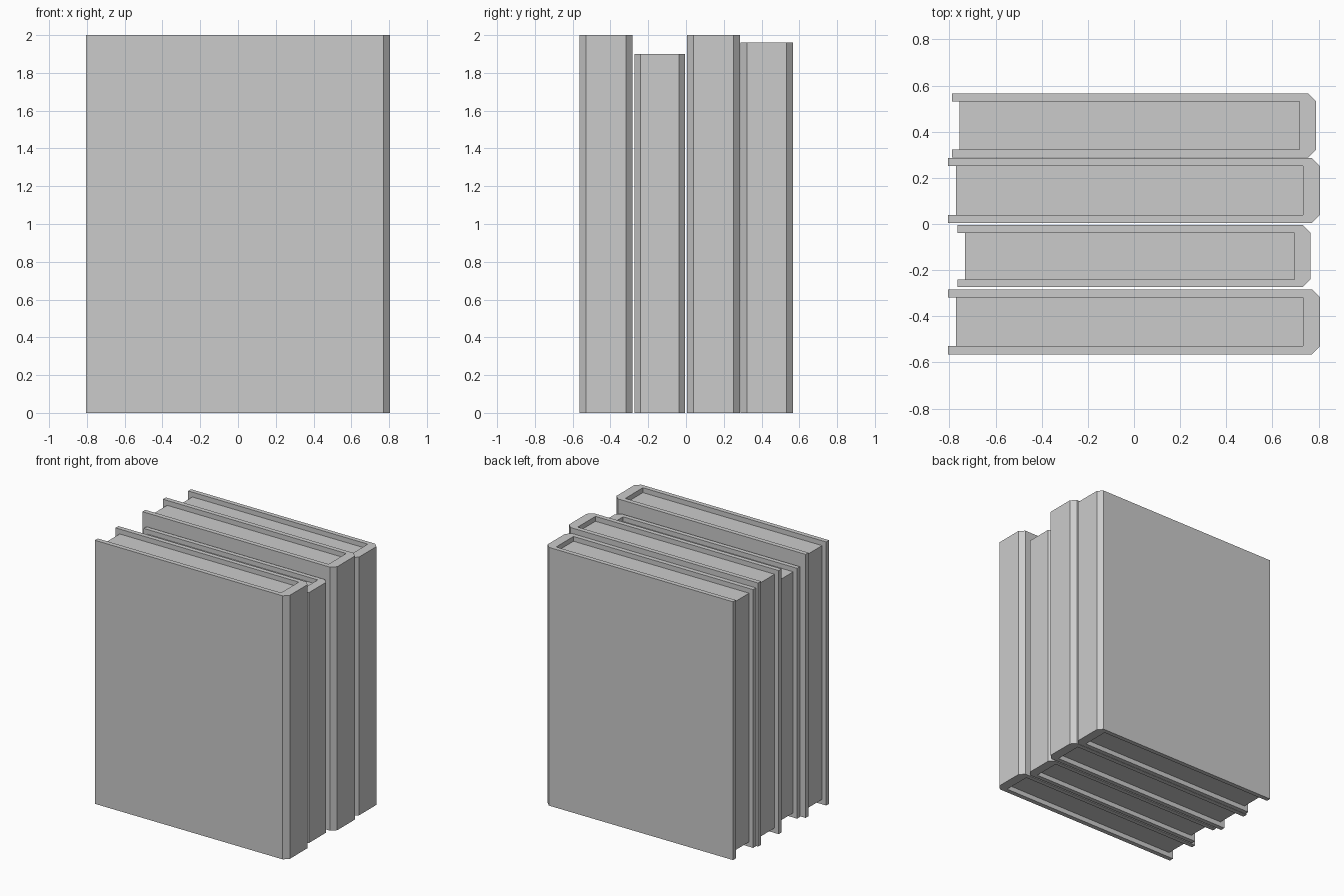
import bpy
import bmesh

cube = bpy.data.objects.get("Cube")
if cube:
    bpy.data.objects.remove(cube, do_unlink=True)

grey = bpy.data.materials.new("plain_grey")
grey.use_nodes = True
colour = (0.6, 0.6, 0.6, 1.0)
grey.diffuse_color = colour
grey.node_tree.nodes["Principled BSDF"].inputs["Base Color"].default_value = colour

# Book proportions at full size
HALF_LENGTH, HALF_THICK, HEIGHT = 0.806, 0.141, 2.0
BOARD = 0.035        # cover thickness and spine chamfer
SPINE = 0.073        # spine thickness
INSET = 0.037        # how far the pages sit inside the top and bottom


def extrude_outline(name, outline, bottom, top, location, scale):
    """Upright prism from a plan outline."""
    bm = bmesh.new()
    face = bm.faces.new([bm.verts.new((x, y, bottom)) for x, y in outline])
    result = bmesh.ops.extrude_face_region(bm, geom=[face])
    raised = [g for g in result["geom"] if isinstance(g, bmesh.types.BMVert)]
    bmesh.ops.translate(bm, verts=raised, vec=(0, 0, top - bottom))
    bmesh.ops.recalc_face_normals(bm, faces=bm.faces)
    mesh = bpy.data.meshes.new(name)
    bm.to_mesh(mesh)
    bm.free()
    mesh.materials.append(grey)
    obj = bpy.data.objects.new(name, mesh)
    obj.location = location
    obj.scale = (scale,) * 3
    bpy.context.collection.objects.link(obj)
    return obj


def make_book(name, y, scale):
    inner = HALF_THICK - BOARD
    # One side of the U-shaped cover, mirrored to close the outline
    outer_side = [(-HALF_LENGTH, HALF_THICK), (HALF_LENGTH - BOARD, HALF_THICK),
                  (HALF_LENGTH, inner)]
    inner_side = [(HALF_LENGTH - SPINE, inner), (-HALF_LENGTH, inner)]
    outline = (outer_side + [(x, -v) for x, v in reversed(outer_side)]
               + [(x, -v) for x, v in reversed(inner_side)] + inner_side)
    extrude_outline(name + "_cover", outline, 0, HEIGHT, (0, y, 0), scale)

    # Page block set in from the open edges
    left, right = -HALF_LENGTH + BOARD, HALF_LENGTH - SPINE
    block = [(left, -inner), (right, -inner), (right, inner), (left, inner)]
    extrude_outline(name + "_pages", block, INSET, HEIGHT - INSET, (0, y, 0), scale)


# Row of books from front to back
for name, y, scale in (("front_book", -0.424, 1.0), ("small_book", -0.139, 0.95),
                       ("middle_book", 0.145, 1.0), ("back_book", 0.427, 0.98)):
    make_book(name, y, scale)
